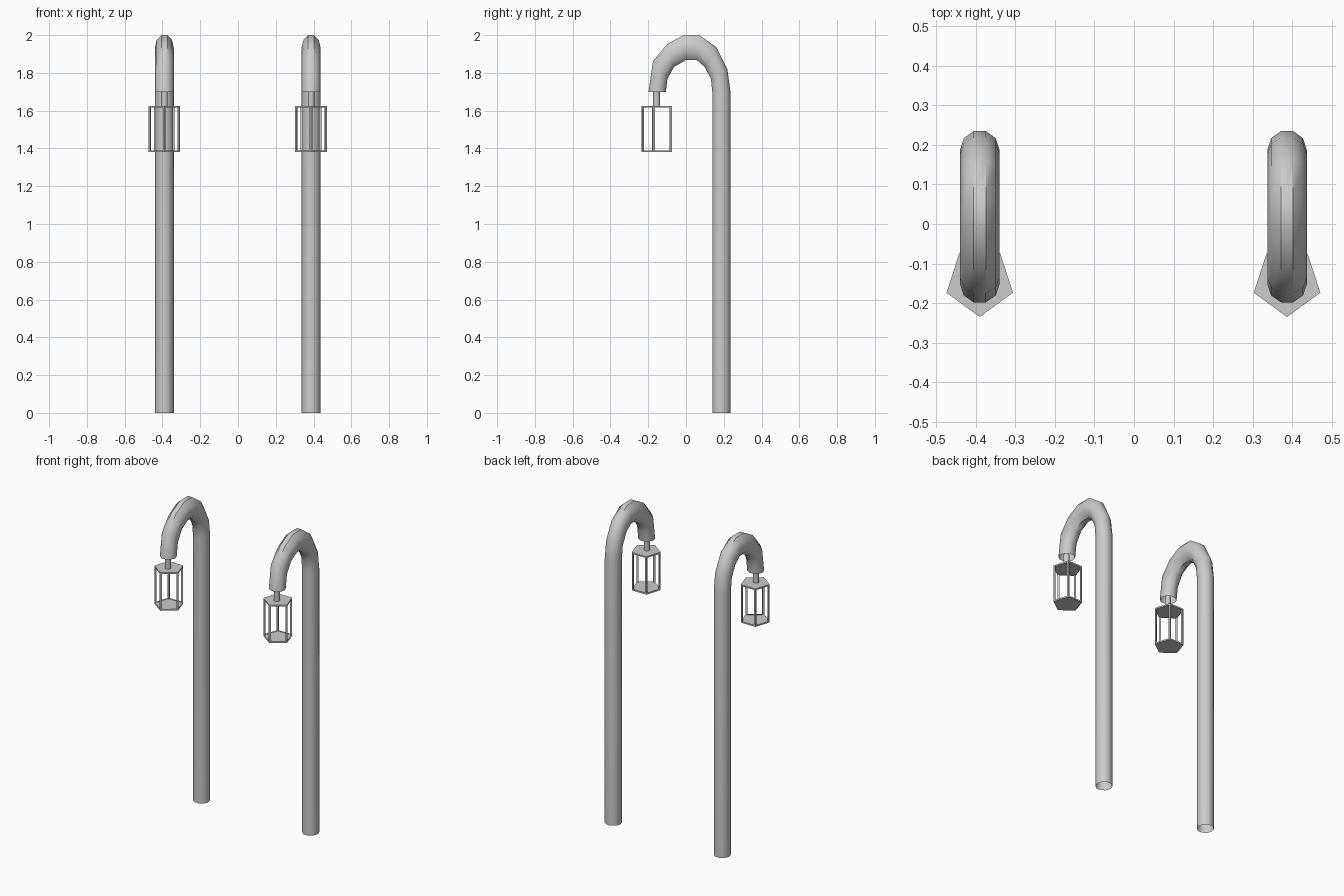
import bpy, bmesh, math
from mathutils import Vector

if "Cube" in bpy.data.objects:
    bpy.data.objects.remove(bpy.data.objects["Cube"])

SIDES = 10
R = 0.05
APOTHEM = math.cos(math.pi / SIDES)

# Crook outline in the y-z plane: (outer point, inner point) for each ring
CROOK = [
    ((0.235, 0.0), (0.139, 0.0)),
    ((0.235, 1.70), (0.139, 1.70)),
    ((0.219, 1.82), (0.132, 1.768)),
    ((0.159, 1.938), (0.10, 1.83)),
    ((0.07, 2.0), (0.058, 1.868)),
    ((-0.012, 2.0), (0.0, 1.868)),
    ((-0.10, 1.952), (-0.063, 1.832)),
    ((-0.175, 1.862), (-0.098, 1.768)),
    ((-0.198, 1.70), (-0.107, 1.70)),
]


def finish(bm, name, smooth=False):
    bmesh.ops.recalc_face_normals(bm, faces=bm.faces)
    mesh = bpy.data.meshes.new(name)
    bm.to_mesh(mesh)
    bm.free()
    ob = bpy.data.objects.new(name, mesh)
    bpy.context.collection.objects.link(ob)
    if smooth:
        bpy.context.view_layer.objects.active = ob
        ob.select_set(True)
        bpy.ops.object.shade_smooth_by_angle(angle=math.radians(40))
        ob.select_set(False)
    return ob


def make_post(x, side):
    # Open ten-sided tube bridged through the crook rings
    bm = bmesh.new()
    rings = []
    for outer, inner in CROOK:
        o, i = Vector((x, *outer)), Vector((x, *inner))
        mid, half = (o + i) / 2, (o - i) / 2 / APOTHEM
        rings.append([bm.verts.new(mid + half * math.sin(a) + Vector((R * math.cos(a), 0, 0)))
                      for a in (math.tau * k / SIDES for k in range(SIDES))])
    for a, b in zip(rings, rings[1:]):
        for k in range(SIDES):
            n = (k + 1) % SIDES
            bm.faces.new((a[k], a[n], b[n], b[k]))
    finish(bm, side + "_post", smooth=True)


def prism(bm, x, y, radius, z0, z1, sides):
    # Upright prism with one corner facing the front
    ring = [bm.verts.new((x + radius * math.sin(a), y - radius * math.cos(a), z0))
            for a in (math.tau * k / sides for k in range(sides))]
    base = bm.faces.new(ring)
    ext = bmesh.ops.extrude_face_region(bm, geom=[base], use_keep_orig=True)
    bmesh.ops.translate(bm, vec=(0, 0, z1 - z0),
                        verts=[v for v in ext["geom"] if isinstance(v, bmesh.types.BMVert)])
    bmesh.ops.recalc_face_normals(bm, faces=bm.faces)


def make_lantern(x, side):
    # Five-sided cage: inset the side panels, remove the glass, give it thickness
    bm = bmesh.new()
    prism(bm, x, -0.1465, 0.0885, 1.38, 1.625, 5)
    panels = [f for f in bm.faces if abs(f.normal.z) < 0.5]
    bmesh.ops.inset_individual(bm, faces=panels, thickness=0.013)
    bmesh.ops.delete(bm, geom=panels, context="FACES")
    cage = finish(bm, side + "_lantern_cage")
    mod = cage.modifiers.new("thickness", "SOLIDIFY")
    mod.thickness = 0.01
    mod.offset = -1
    # Hanging stem, reaching up into the crook
    bm = bmesh.new()
    prism(bm, x, -0.156, 0.018, 1.62, 1.72, 10)
    finish(bm, side + "_lantern_stem", smooth=True)


for x, side in ((-0.39, "left"), (0.387, "right")):
    make_post(x, side)
    make_lantern(x, side)
